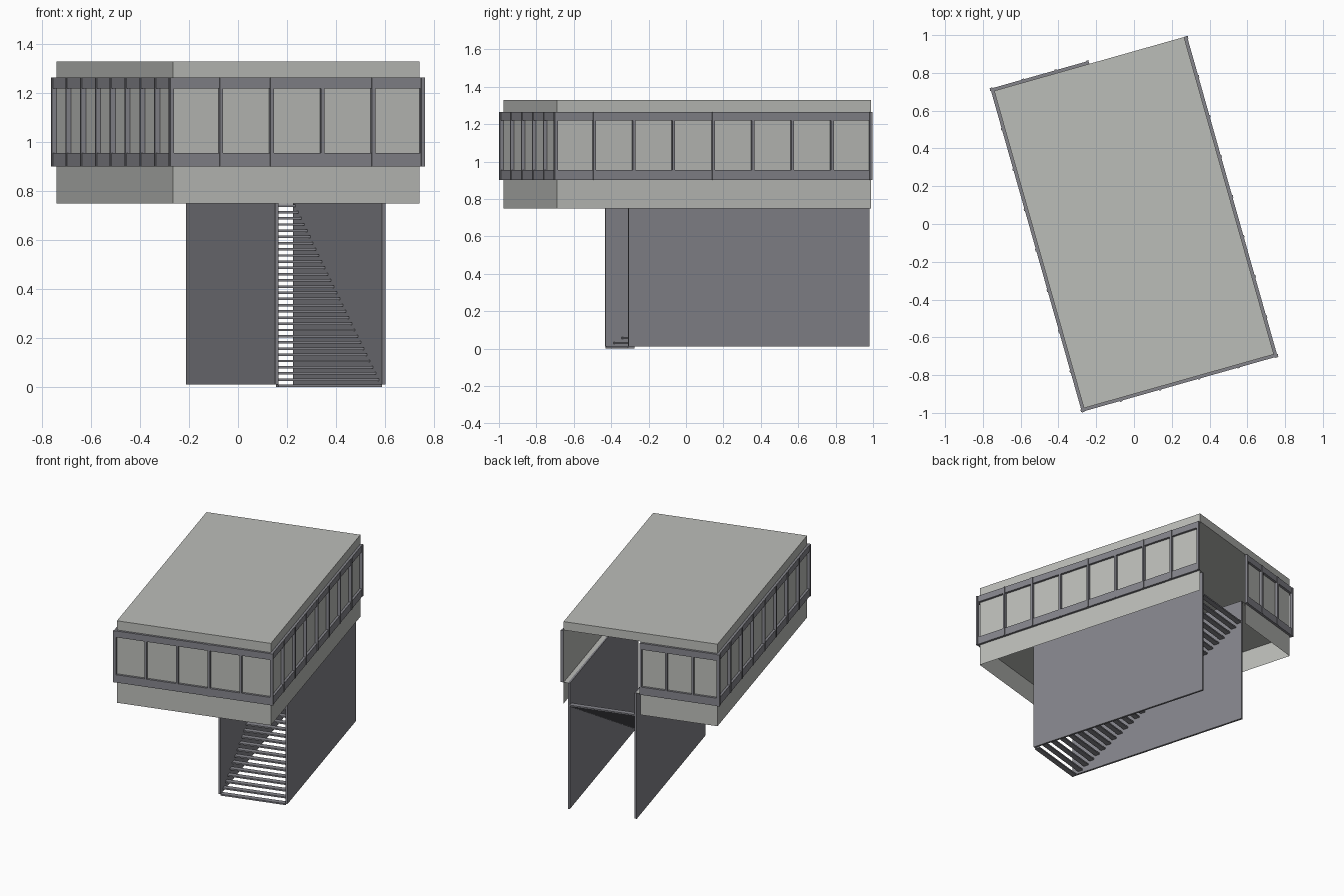
import bpy, bmesh, math
from mathutils import Matrix

cube = bpy.data.objects.get("Cube")
if cube:
    bpy.data.objects.remove(cube)


def material(name, rgb):
    m = bpy.data.materials.new(name)
    m.use_nodes = True
    m.diffuse_color = (*rgb, 1)
    m.node_tree.nodes["Principled BSDF"].inputs["Base Color"].default_value = (*rgb, 1)
    return m


CONCRETE = material("pale concrete", (0.50, 0.51, 0.485))
STEEL = material("dark grey steel", (0.235, 0.235, 0.26))

# The whole building is turned on its plot
PLACE = Matrix.Translation((0, 0.0075, 0)) @ Matrix.Rotation(math.radians(15.8), 4, "Z")
HALF_W, HALF_L = 0.5225, 0.873
BASE, SILL, ROOF_LOW, ROOF_TOP = 0.75, 0.90, 1.27, 1.33
STAIR_FRONT = -0.466


def add_object(name, bm, mat):
    mesh = bpy.data.meshes.new(name)
    bm.to_mesh(mesh)
    bm.free()
    mesh.materials.append(mat)
    obj = bpy.data.objects.new(name, mesh)
    obj.matrix_world = PLACE
    bpy.context.collection.objects.link(obj)
    return obj


def add_box(bm, x0, x1, y0, y1, z0, z1, turn=Matrix()):
    size = Matrix.Diagonal((x1 - x0, y1 - y0, z1 - z0, 1))
    centre = Matrix.Translation(((x0 + x1) / 2, (y0 + y1) / 2, (z0 + z1) / 2))
    bmesh.ops.create_cube(bm, size=1, matrix=turn @ centre @ size)


def box(name, mat, *bounds):
    bm = bmesh.new()
    add_box(bm, *bounds)
    return add_object(name, bm, mat)


# Roof slab
box("roof_slab", CONCRETE, -HALF_W, HALF_W, -HALF_L, HALF_L, ROOF_LOW, ROOF_TOP)

# Thin outer walls, open at the back above the stair
path = [(0, HALF_L), (-HALF_W, HALF_L), (-HALF_W, -HALF_L), (HALF_W, -HALF_L), (HALF_W, HALF_L)]
bm = bmesh.new()
low = [bm.verts.new((x, y, BASE)) for x, y in path]
high = [bm.verts.new((x, y, ROOF_LOW)) for x, y in path]
for i in range(len(path) - 1):
    bm.faces.new((low[i], low[i + 1], high[i + 1], high[i]))
add_object("outer_walls", bm, CONCRETE)

# Floor sheet around the stair opening
bm = bmesh.new()
for x0, x1, y0, y1 in (
    (-HALF_W, 0.03, -HALF_L, HALF_L),
    (0.03, HALF_W, -HALF_L, STAIR_FRONT),
    (0.49, HALF_W, STAIR_FRONT, HALF_L),
):
    bm.faces.new([bm.verts.new((x, y, SILL)) for x, y in ((x0, y0), (x1, y0), (x1, y1), (x0, y1))])
add_object("floor", bm, CONCRETE)


# Window frames: two rails and evenly spaced posts on one facade
def window_frame(name, angle, start, end, offset, count):
    turn = Matrix.Rotation(math.radians(angle), 4, "Z")
    bm = bmesh.new()
    rail, post = 0.016, 0.02
    for z0, z1 in ((SILL, 0.955), (1.22, 1.265)):
        add_box(bm, start, end, -offset - rail, -offset, z0, z1, turn)
    for i in range(count + 1):
        x = start + (end - start) * i / count
        x = min(max(x, start + 0.006), end - 0.006)
        add_box(bm, x - 0.007, x + 0.007, -offset - post, -offset, SILL, 1.265, turn)
    add_object(name, bm, STEEL)


CORNER = 0.016
window_frame("front_window_frame", 0, -HALF_W - CORNER, HALF_W + CORNER, HALF_L, 5)
window_frame("left_window_frame", 90, -HALF_L - CORNER, HALF_L, HALF_W, 8)
window_frame("right_window_frame", -90, -HALF_L - CORNER, HALF_L + CORNER, HALF_W, 8)
window_frame("back_window_frame", 180, 0, HALF_W + CORNER, HALF_L, 3)

# Two wall plates carrying the building
for name, x in (("inner_support_wall", 0.026), ("outer_support_wall", 0.48)):
    box(name, STEEL, x, x + 0.014, STAIR_FRONT, HALF_L, 0.01, SILL)

# Open stair between the plates
STEPS, TREAD = 30, 0.036
bm = bmesh.new()
for i in range(STEPS):
    t = i / (STEPS - 1)
    y = STAIR_FRONT + t * (HALF_L - TREAD - STAIR_FRONT)
    z = t * 0.735
    add_box(bm, 0.04, 0.48, y, y + TREAD, z, z + 0.01)
add_object("stair_treads", bm, STEEL)
